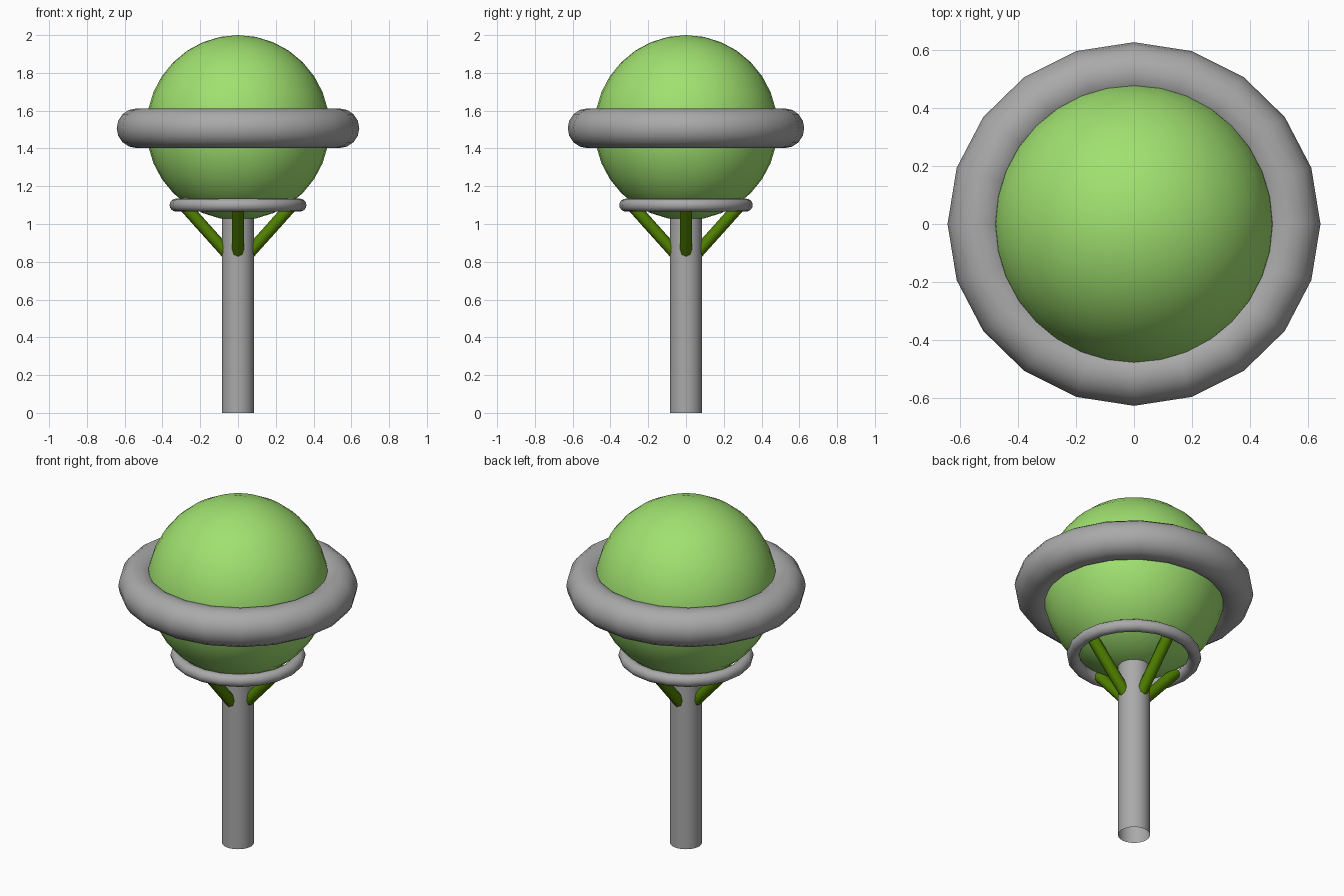
import bpy
import math
from mathutils import Vector

if "Cube" in bpy.data.objects:
    bpy.data.objects.remove(bpy.data.objects["Cube"])


def make_material(name, rgb):
    mat = bpy.data.materials.new(name)
    mat.use_nodes = True
    color = (*rgb, 1)
    mat.diffuse_color = color
    mat.node_tree.nodes["Principled BSDF"].inputs["Base Color"].default_value = color
    return mat


leaf = make_material("light_green", (0.35, 0.75, 0.16))
moss = make_material("dark_green", (0.08, 0.22, 0.0))
grey = make_material("grey", (0.4, 0.4, 0.4))


def finish(name, mat, angle=60):
    obj = bpy.context.object
    obj.name = name
    obj.data.materials.append(mat)
    bpy.ops.object.transform_apply(location=False, rotation=False, scale=True)
    bpy.ops.object.shade_smooth_by_angle(angle=math.radians(angle))
    return obj


# Globe
bpy.ops.mesh.primitive_uv_sphere_add(segments=32, ring_count=16, radius=0.485, location=(0, 0, 1.51))
bpy.context.object.scale.z = 0.49 / 0.485
finish("globe", leaf)


# Rings, slightly wider in x than in y
def add_ring(name, z, outer, minor):
    bpy.ops.mesh.primitive_torus_add(
        major_segments=20, minor_segments=16,
        major_radius=outer - minor, minor_radius=minor, location=(0, 0, z))
    bpy.context.object.scale.y = 0.975
    finish(name, grey)


add_ring("large_ring", 1.507, 0.642, 0.105)
add_ring("support_ring", 1.1, 0.362, 0.034)

# Open-ended pole
bpy.ops.mesh.primitive_cylinder_add(
    vertices=32, radius=0.085, depth=1.06, end_fill_type='NOTHING', location=(0, 0, 0.53))
finish("pole", grey)

# Four slanted struts from the pole to the support ring
for i, side in enumerate(("left", "back", "right", "front")):
    turn = i * math.pi / 2
    out = Vector((math.cos(turn), math.sin(turn), 0))
    start = out * 0.055 + Vector((0, 0, 0.842))
    end = out * 0.285 + Vector((0, 0, 1.098))
    axis = end - start
    bpy.ops.mesh.primitive_cylinder_add(
        vertices=8, radius=0.032, depth=axis.length, location=(start + end) / 2,
        rotation=(0, math.atan2(0.23, 0.256), turn))
    finish("strut_" + side, moss)
